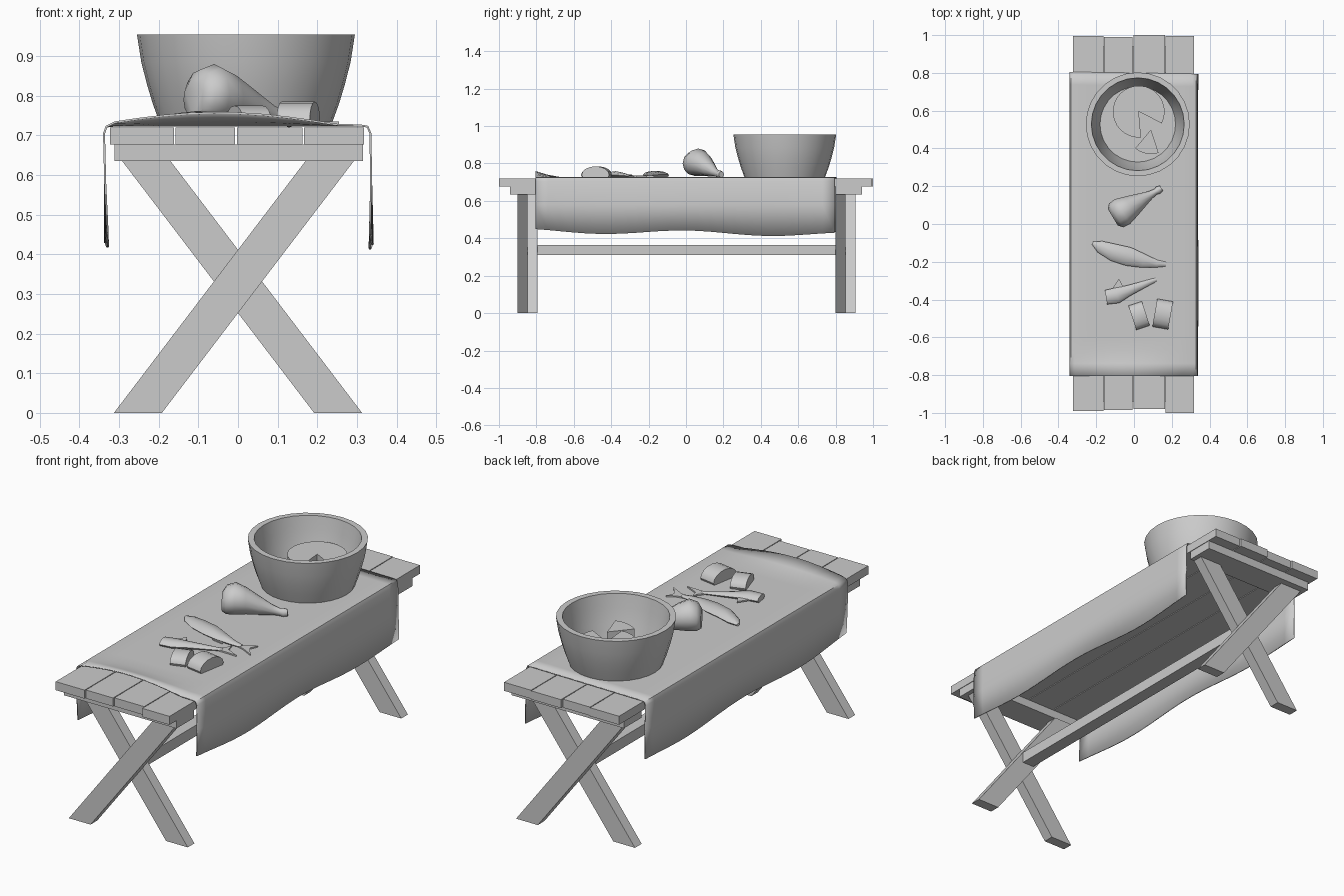
import bpy, bmesh, math
from mathutils import Vector, Matrix

if "Cube" in bpy.data.objects:
    bpy.data.objects.remove(bpy.data.objects["Cube"], do_unlink=True)

GREY = (0.6, 0.6, 0.6, 1)
mat = bpy.data.materials.new("plain grey")
mat.use_nodes = True
mat.diffuse_color = GREY
mat.node_tree.nodes["Principled BSDF"].inputs["Base Color"].default_value = GREY
TOP = 0.725  # height of the cloth surface


def finish(name, bm, smooth=None):
    bmesh.ops.recalc_face_normals(bm, faces=bm.faces)
    mesh = bpy.data.meshes.new(name)
    bm.to_mesh(mesh)
    bm.free()
    ob = bpy.data.objects.new(name, mesh)
    bpy.context.collection.objects.link(ob)
    mesh.materials.append(mat)
    if smooth:
        bpy.ops.object.select_all(action="DESELECT")
        bpy.context.view_layer.objects.active = ob
        ob.select_set(True)
        bpy.ops.object.shade_smooth_by_angle(angle=math.radians(smooth))
    return ob


def prism(name, outline, low, high, axis="z", smooth=None, matrix=None):
    """Extrude a flat outline along z, y or x."""
    place = {"z": lambda a, b, c: (a, b, c),
             "y": lambda a, b, c: (a, c, b),
             "x": lambda a, b, c: (c, a, b)}[axis]
    bm = bmesh.new()
    ends = [[bm.verts.new(place(a, b, c)) for a, b in outline] for c in (low, high)]
    bm.faces.new(ends[0])
    bm.faces.new(ends[1])
    n = len(outline)
    for i in range(n):
        j = (i + 1) % n
        bm.faces.new((ends[0][i], ends[0][j], ends[1][j], ends[1][i]))
    if matrix:
        bm.transform(matrix)
    return finish(name, bm, smooth)


def box(name, x0, x1, y0, y1, z0, z1):
    return prism(name, [(x0, y0), (x1, y0), (x1, y1), (x0, y1)], z0, z1)


def skin(bm, rings, closed=True):
    for a, b in zip(rings, rings[1:]):
        for i in range(len(a) if closed else len(a) - 1):
            j = (i + 1) % len(a)
            bm.faces.new((a[i], a[j], b[j], b[i]))


def loft(name, stations, sides, smooth):
    """Oval rings (x, y, z, half width, half height) along a path."""
    bm, rings = bmesh.new(), []
    for k, (x, y, z, w, h) in enumerate(stations):
        p, q = stations[max(k - 1, 0)], stations[min(k + 1, len(stations) - 1)]
        side = Vector((p[1] - q[1], q[0] - p[0], 0)).normalized()
        ring = []
        for i in range(sides):
            t = math.tau * i / sides
            ring.append(bm.verts.new(Vector((x, y, z + h * math.sin(t))) + side * w * math.cos(t)))
        rings.append(ring)
    skin(bm, rings)
    bm.faces.new(rings[0])
    bm.faces.new(rings[-1])
    return finish(name, bm, smooth)


# Plank top
edges = [-0.325, -0.16, -0.005, 0.165, 0.32]
backs, fronts = [0.995, 0.99, 1.0, 0.995], [-0.99, -0.985, -0.98, -1.0]
for i in range(4):
    box(f"plank_{i + 1}", edges[i] + 0.002, edges[i + 1] - 0.002, fronts[i], backs[i], 0.677, 0.72)

# Battens and crossed legs at each end
for end, y in (("front", -0.9), ("back", 0.8)):
    mid = -0.87 if end == "front" else 0.87
    box(f"{end}_batten", -0.312, 0.315, mid - 0.07, mid + 0.07, 0.635, 0.677)
    for side, s, start in (("left_top", 1, y), ("right_top", -1, y + 0.053)):
        outline = [(-0.313 * s, 0), (-0.192 * s, 0), (0.292 * s, 0.635), (0.17 * s, 0.635)]
        prism(f"{end}_leg_{side}", outline, start, start + 0.053, "y")

# Long stretcher through the crossings
box("stretcher", -0.03, 0.035, -0.82, 0.82, 0.31, 0.365)

# Cloth: cross-section swept along the table, with a raised fold at the front corner
bm, rows = bmesh.new(), []
COUNT = 24
for k in range(COUNT + 1):
    y = -0.805 + 1.605 * k / COUNT
    hem = 0.435 + 0.012 * math.cos(7 * y) - 0.012 * y
    lift = 0.032 * max(0, 1 - (y + 0.805) / 0.14) ** 1.5
    wave = 0.004 * math.sin(5 * y)
    row = [(-0.332 + wave, hem), (-0.335, 0.58), (-0.338, 0.705), (-0.332, 0.722)]
    for i in range(11):
        x = -0.31 + 0.062 * i
        row.append((x, TOP + lift * max(0, math.sin(math.pi * (x + 0.36) / 0.62))))
    row += [(0.327, 0.722), (0.334, 0.705), (0.336, 0.58), (0.336 - wave, hem - 0.005)]
    rows.append([bm.verts.new((x, y - 0.015 * x * (y > 0), z)) for x, z in row])
skin(bm, rows, closed=False)
cloth = finish("cloth", bm, 50)
thick = cloth.modifiers.new("thickness", "SOLIDIFY")
thick.thickness = 0.005
thick.offset = 0

# Bowl, turned from a profile
profile = [(0.215, TOP), (0.235, 0.78), (0.25, 0.83), (0.264, 0.885), (0.275, 0.955),
           (0.246, 0.955), (0.235, 0.89), (0.22, 0.82), (0.2, 0.75)]
bm, rings = bmesh.new(), []
SIDES = 28
for r, z in profile:
    rings.append([bm.verts.new((0.02 + r * math.cos(math.tau * i / SIDES),
                                0.528 + r * math.sin(math.tau * i / SIDES), z)) for i in range(SIDES)])
skin(bm, rings)
bm.faces.new(rings[0])
bm.faces.new(rings[-1])
finish("bowl", bm, 40)

# Cheese wheel with a missing wedge, and the loose wedge


def sector(cx, cy, r, start, stop, steps):
    arc = [math.radians(start + (stop - start) * i / steps) for i in range(steps + 1)]
    return [(cx, cy)] + [(cx + r * math.cos(a), cy + r * math.sin(a)) for a in arc]


prism("cheese_wheel", sector(0.025, 0.595, 0.137, -27, 275, 24), 0.75, 0.85, smooth=35)
prism("cheese_wedge", sector(0.09, 0.5, 0.13, -130, -72, 5), 0.75, 0.845, smooth=35)

# Ham joint: fat end, narrowing to the shank and bone knob
ham = [(0.0, 0.05, 0.045, 0.79), (0.02, 0.074, 0.066, 0.8), (0.06, 0.077, 0.074, 0.806),
       (0.11, 0.062, 0.062, 0.796), (0.17, 0.042, 0.044, 0.775), (0.23, 0.022, 0.024, 0.755),
       (0.265, 0.016, 0.018, 0.744), (0.28, 0.021, 0.022, 0.742), (0.3, 0.016, 0.016, 0.741)]
heading = math.atan2(0.15, 0.25)
loft("ham", [(-0.112 + d * math.cos(heading), 0.035 + d * math.sin(heading), z, w, h)
             for d, w, h, z in ham], 12, 50)

# Whole fish and its tail
loft("whole_fish", [(-0.22, -0.1, 0.735, 0.008, 0.006), (-0.18, -0.12, 0.738, 0.032, 0.014),
                    (-0.11, -0.15, 0.742, 0.046, 0.019), (-0.03, -0.172, 0.742, 0.05, 0.019),
                    (0.05, -0.195, 0.739, 0.037, 0.015), (0.12, -0.21, 0.736, 0.02, 0.01),
                    (0.17, -0.213, 0.733, 0.012, 0.006)], 8, 60)
prism("whole_fish_tail", [(0.15, -0.203), (0.19, -0.195), (0.23, -0.17), (0.213, -0.21),
                          (0.255, -0.265), (0.19, -0.232), (0.15, -0.222)], 0.728, 0.735)
prism("whole_fish_fin", [(0.02, -0.23), (0.08, -0.24), (0.07, -0.2)], 0.73, 0.735)

# Headless fish, its tail and fin
loft("cut_fish", [(-0.148, -0.388, 0.74, 0.038, 0.017), (-0.09, -0.378, 0.741, 0.042, 0.018),
                  (-0.03, -0.353, 0.739, 0.029, 0.015), (0.04, -0.325, 0.736, 0.02, 0.011),
                  (0.12, -0.293, 0.733, 0.01, 0.006)], 8, 60)
prism("cut_fish_tail", [(0.1, -0.287), (0.12, -0.265), (0.13, -0.235), (0.142, -0.278),
                        (0.21, -0.31), (0.15, -0.308), (0.11, -0.308)], 0.728, 0.735)
prism("cut_fish_fin", [(-0.12, -0.35), (-0.08, -0.29), (-0.055, -0.335), (-0.06, -0.36)], 0.735, 0.742)

# Arched chunks
for name, x, y, turn, width, length, height in (("small_chunk", 0.027, -0.485, 18, 0.075, 0.135, 0.05),
                                                ("large_chunk", 0.152, -0.477, -10, 0.085, 0.15, 0.06)):
    arch = [(-0.5 * length * math.cos(math.pi * i / 8), 0.013 + (height - 0.013) * math.sin(math.pi * i / 8))
            for i in range(9)]
    outline = [(-0.46 * length, 0)] + arch + [(0.46 * length, 0)]
    spot = Matrix.Translation((x, y, TOP)) @ Matrix.Rotation(math.radians(turn), 4, "Z")
    prism(name, outline, -width / 2, width / 2, "x", 40, spot)
